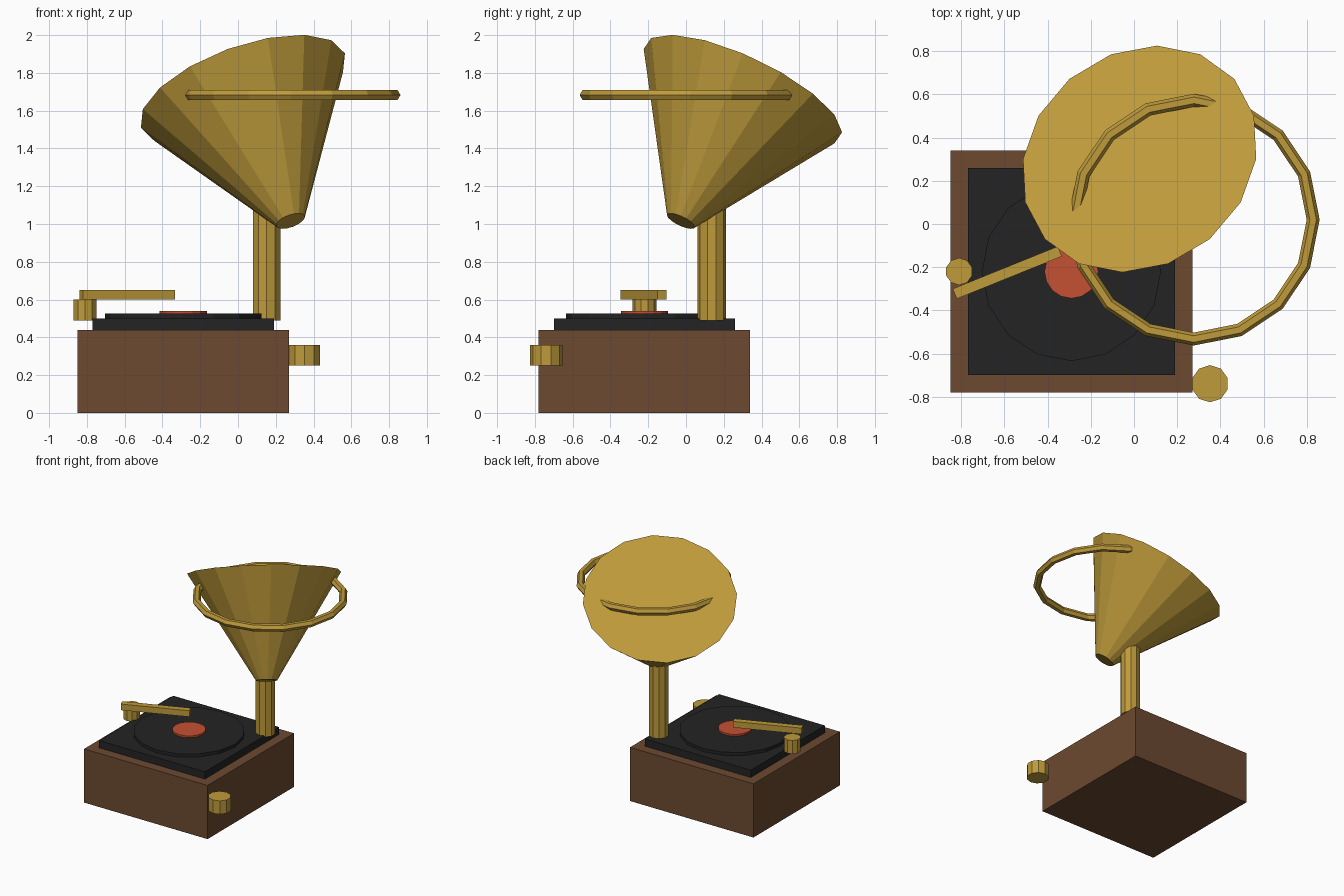
import bpy
from math import radians

cube = bpy.data.objects.get("Cube")
if cube:
    bpy.data.objects.remove(cube, do_unlink=True)


def material(name, rgb):
    mat = bpy.data.materials.new(name)
    mat.use_nodes = True
    mat.diffuse_color = (*rgb, 1)
    mat.node_tree.nodes["Principled BSDF"].inputs["Base Color"].default_value = (*rgb, 1)
    return mat


brass = material("brass", (0.52, 0.325, 0.043))
wood = material("brown wood", (0.15, 0.067, 0.03))
black = material("black", (0.017, 0.017, 0.017))
red = material("label red", (0.56, 0.08, 0.032))


def finish(name, mat):
    obj = bpy.context.object
    obj.name = name
    obj.data.materials.append(mat)
    return obj


def box(name, mat, x, y, z0, z1, sx, sy, turn=0):
    bpy.ops.mesh.primitive_cube_add(size=1, location=(x, y, (z0 + z1) / 2), rotation=(0, 0, turn))
    obj = finish(name, mat)
    obj.scale = (sx, sy, z1 - z0)
    return obj


def cylinder(name, mat, x, y, z0, z1, radius, sides):
    bpy.ops.mesh.primitive_cylinder_add(vertices=sides, radius=radius, depth=z1 - z0,
                                        location=(x, y, (z0 + z1) / 2))
    return finish(name, mat)


# Cabinet, deck and record share one centre
cx, cy = -0.29, -0.22
box("cabinet", wood, cx, cy, 0, 0.44, 1.12, 1.12)
box("deck", black, cx, cy, 0.44, 0.50, 0.96, 0.96)
cylinder("record", black, cx, cy, 0.50, 0.525, 0.415, 16)
cylinder("record_label", red, cx, cy, 0.525, 0.54, 0.125, 16)

# Tone arm on its pivot
cylinder("arm_pivot", brass, -0.81, cy, 0.49, 0.60, 0.063, 10)
box("tone_arm", brass, -0.587, -0.225, 0.60, 0.65, 0.525, 0.05, radians(22))

# Corner knob
cylinder("winding_knob", brass, 0.352, -0.74, 0.25, 0.36, 0.086, 10)

# Column carrying the tilted horn
cylinder("horn_column", brass, 0.152, 0.136, 0.49, 1.15, 0.076, 10)
bpy.ops.mesh.primitive_cone_add(vertices=16, radius1=0.08, radius2=0.575, depth=0.805,
                                location=(0.152, 0.137, 1.361), rotation=(-0.42, -0.35, 0))
finish("horn", brass)

# Level ring passing through the horn
bpy.ops.mesh.primitive_torus_add(major_segments=16, minor_segments=6, major_radius=0.553,
                                 minor_radius=0.03, location=(0.277, 0.02, 1.683))
finish("horn_ring", brass)
